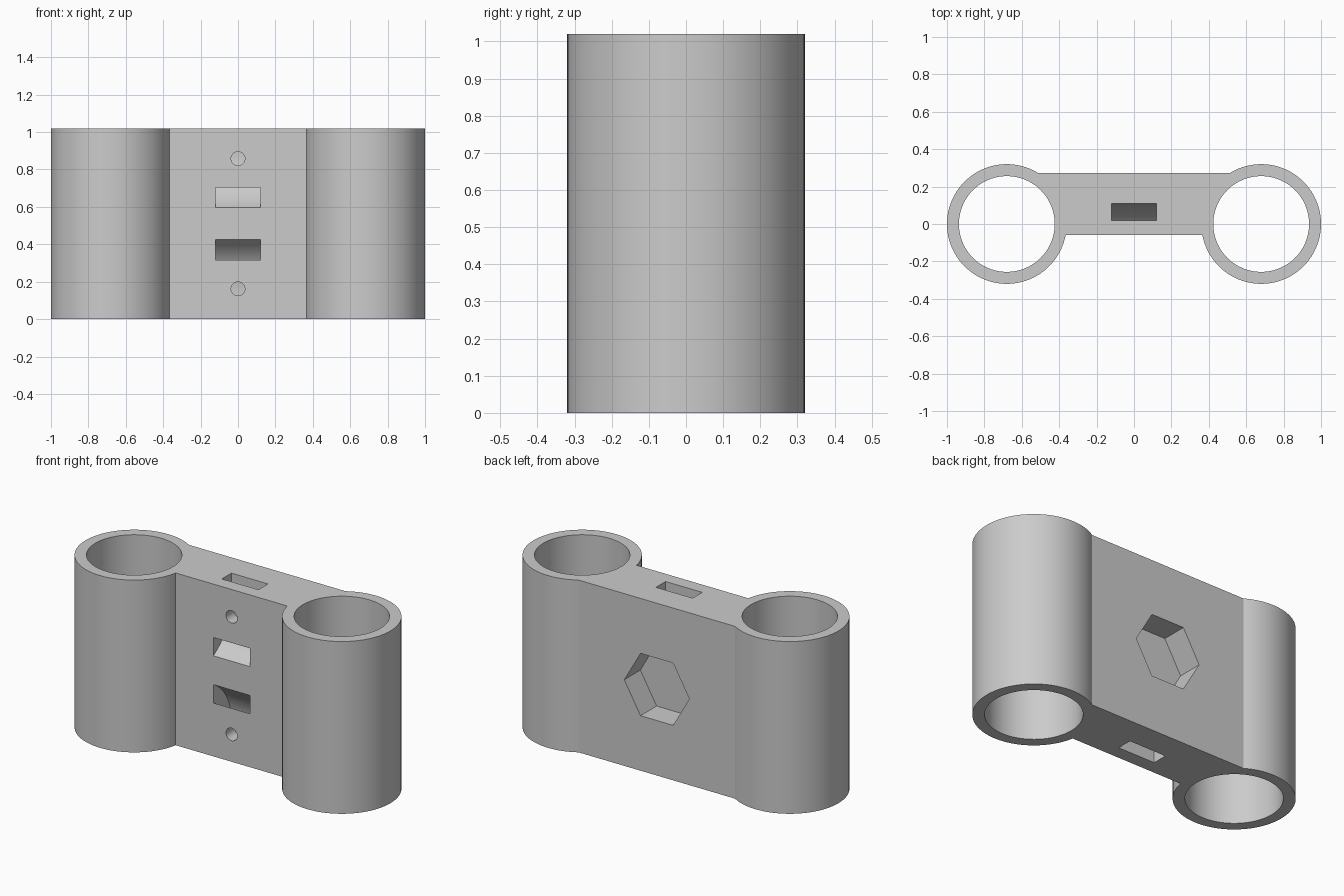
import bpy, bmesh, math

cube = bpy.data.objects.get("Cube")
if cube:
    bpy.data.objects.remove(cube, do_unlink=True)

HEIGHT = 1.02
MID = HEIGHT / 2
TUBE_X, OUTER_R, BORE_R = 0.68, 0.32, 0.256
FRONT_Y, BACK_Y = -0.06, 0.273

grey = bpy.data.materials.new("plain grey")
grey.use_nodes = True
grey.diffuse_color = (0.6, 0.6, 0.6, 1)
grey.node_tree.nodes["Principled BSDF"].inputs["Base Color"].default_value = (0.6, 0.6, 0.6, 1)


def prism(name, points, offset):
    """Extrude a closed polygon of 3D points along an offset."""
    bm = bmesh.new()
    face = bm.faces.new([bm.verts.new(p) for p in points])
    new = bmesh.ops.extrude_face_region(bm, geom=[face])["geom"]
    bmesh.ops.translate(bm, vec=offset, verts=[v for v in new if isinstance(v, bmesh.types.BMVert)])
    bmesh.ops.recalc_face_normals(bm, faces=bm.faces)
    mesh = bpy.data.meshes.new(name)
    bm.to_mesh(mesh)
    bm.free()
    mesh.materials.append(grey)
    obj = bpy.data.objects.new(name, mesh)
    bpy.context.collection.objects.link(obj)
    return obj


def ring(radius, count):
    return [(radius * math.cos(math.tau * i / count), radius * math.sin(math.tau * i / count))
            for i in range(count)]


def upright(name, x, radius, low, high):
    return prism(name, [(x + a, b, low) for a, b in ring(radius, 96)], (0, 0, high - low))


def combine(body, tool, operation):
    mod = body.modifiers.new(tool.name, "BOOLEAN")
    mod.operation, mod.object, mod.solver = operation, tool, "EXACT"
    bpy.context.view_layer.objects.active = body
    bpy.ops.object.modifier_apply(modifier=mod.name)
    bpy.data.objects.remove(tool, do_unlink=True)


# Web plate joining the two tubes
body = prism("twin_tube_bracket",
             [(x, y, 0) for x, y in ((-TUBE_X, FRONT_Y), (TUBE_X, FRONT_Y),
                                     (TUBE_X, BACK_Y), (-TUBE_X, BACK_Y))], (0, 0, HEIGHT))

# Tubes, then their bores
for side in (-1, 1):
    combine(body, upright("tube", side * TUBE_X, OUTER_R, 0, HEIGHT), "UNION")
for side in (-1, 1):
    combine(body, upright("bore", side * TUBE_X, BORE_R, -0.1, HEIGHT + 0.1), "DIFFERENCE")

# Curved strap channels from each end face out through the front
CENTRE_Y, CENTRE_Z, ARC_OUT, ARC_IN, HALF_W = -0.21, 0.878, 0.32, 0.23, 0.12
angles = [math.radians(-75 * i / 24) for i in range(25)]


def arc(radius, steps):
    return [(CENTRE_Y + radius * math.cos(a), CENTRE_Z + radius * math.sin(a)) for a in steps]


channel = ([(CENTRE_Y + ARC_OUT, HEIGHT + 0.1)] + arc(ARC_OUT, angles)
           + arc(ARC_IN, angles[::-1]) + [(CENTRE_Y + ARC_IN, HEIGHT + 0.1)])
for flip in (1, -1):
    points = [(-HALF_W, y, MID + flip * (z - MID)) for y, z in channel]
    combine(body, prism("strap_channel", points, (2 * HALF_W, 0, 0)), "DIFFERENCE")

# Small round holes in the front, opening into the channels
for flip in (1, -1):
    points = [(a, FRONT_Y - 0.1, MID + flip * 0.348 + b) for a, b in ring(0.037, 32)]
    combine(body, prism("screw_hole", points, (0, 0.22, 0)), "DIFFERENCE")

# Hexagonal pocket in the back
points = [(a, BACK_Y + 0.1, MID + b) for a, b in ring(0.213, 6)]
combine(body, prism("hex_pocket", points, (0, -0.25, 0)), "DIFFERENCE")

# Smooth round walls with sharp edges
bpy.ops.object.select_all(action="DESELECT")
body.select_set(True)
bpy.context.view_layer.objects.active = body
bpy.ops.object.shade_smooth_by_angle(angle=math.radians(20))
